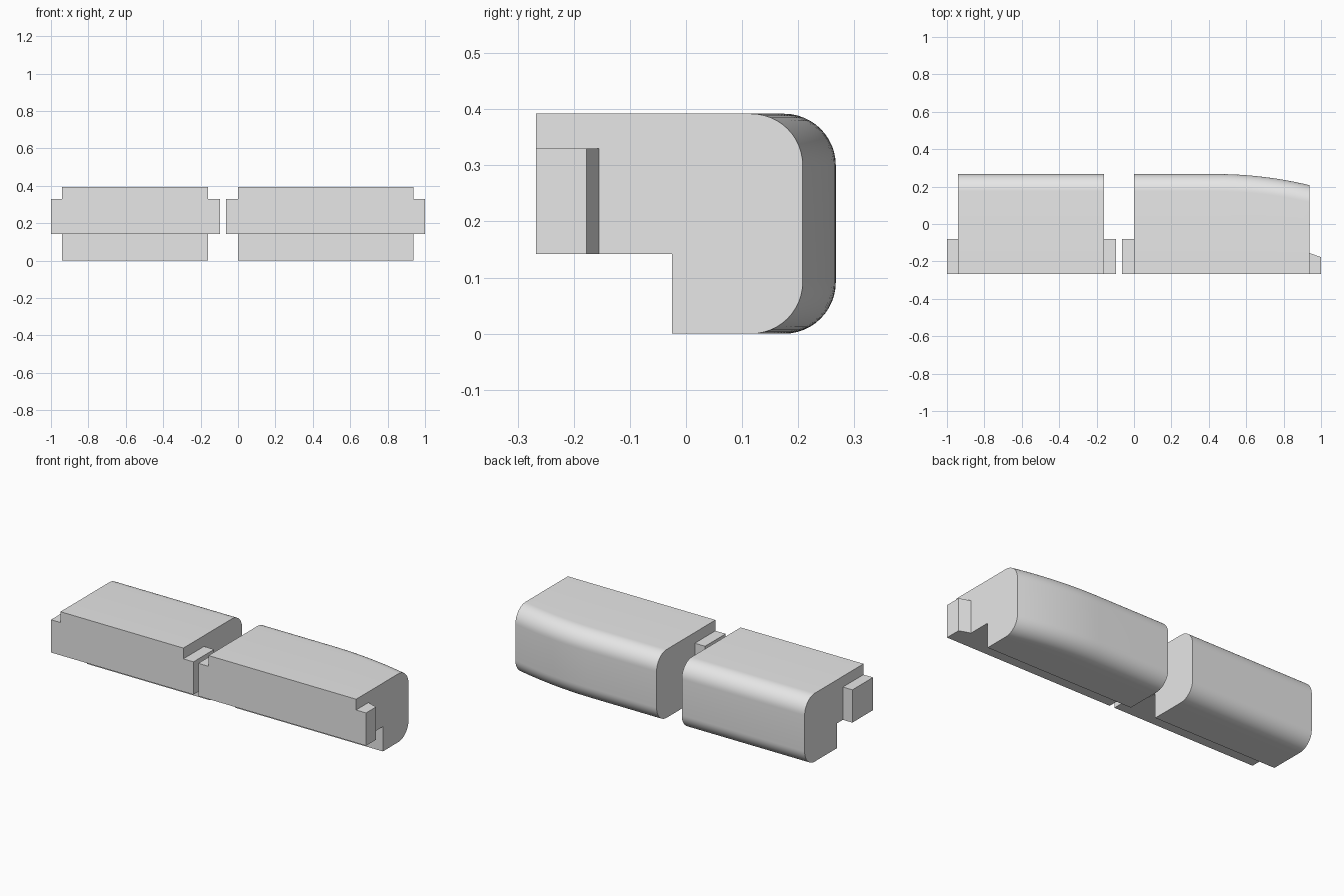
import bpy, bmesh
from math import sin, cos, pi, radians

cube = bpy.data.objects.get("Cube")
if cube:
    bpy.data.objects.remove(cube, do_unlink=True)

grey = bpy.data.materials.new("light_grey")
grey.use_nodes = True
grey.diffuse_color = (0.8, 0.8, 0.8, 1)
grey.node_tree.nodes["Principled BSDF"].inputs["Base Color"].default_value = (0.8, 0.8, 0.8, 1)

FRONT, BACK, STEP_Y = -0.267, 0.267, -0.025
HEIGHT, STEP_Z, TAB_TOP = 0.392, 0.142, 0.33
RADIUS, ARC = 0.092, 12


def section(back):
    """Stepped front, rounded back, as (y, z) points."""
    points = [(FRONT, HEIGHT), (FRONT, STEP_Z), (STEP_Y, STEP_Z), (STEP_Y, 0)]
    for centre_z, start in ((RADIUS, -pi / 2), (HEIGHT - RADIUS, 0)):
        for i in range(ARC + 1):
            a = start + i / ARC * pi / 2
            points.append((back - RADIUS + RADIUS * cos(a), centre_z + RADIUS * sin(a)))
    return points


def loft(name, stations):
    """Skin a solid through (x, section) stations."""
    bm = bmesh.new()
    rings = [[bm.verts.new((x, y, z)) for y, z in pts] for x, pts in stations]
    for a, b in zip(rings, rings[1:]):
        for i in range(len(a)):
            j = (i + 1) % len(a)
            bm.faces.new((a[i], a[j], b[j], b[i]))
    bm.faces.new(rings[0])
    bm.faces.new(rings[-1])
    bmesh.ops.recalc_face_normals(bm, faces=bm.faces)
    mesh = bpy.data.meshes.new(name)
    bm.to_mesh(mesh)
    bm.free()
    mesh.materials.append(grey)
    obj = bpy.data.objects.new(name, mesh)
    bpy.context.collection.objects.link(obj)
    bpy.ops.object.select_all(action="DESELECT")
    obj.select_set(True)
    bpy.context.view_layer.objects.active = obj
    bpy.ops.object.shade_smooth_by_angle(angle=radians(30))


def tab(name, x0, x1, back0, back1):
    """Mounting tab whose back edge runs from back0 to back1."""
    loft(name, [(x, [(FRONT, STEP_Z), (back, STEP_Z), (back, TAB_TOP), (FRONT, TAB_TOP)])
                for x, back in ((x0, back0), (x1, back1))])


# Straight block
loft("straight_block", [(-0.94, section(BACK)), (-0.16, section(BACK))])

# Block whose back curves in towards its outer end
BEND, END, STEPS = 0.44, 0.937, 12
curved = [(0, section(BACK))]
for i in range(STEPS + 1):
    t = i / STEPS
    curved.append((BEND + (END - BEND) * t, section(BACK - 0.059 * t * t)))
loft("curved_block", curved)

# End tabs
tab("outer_tab_right", -1.0, -0.94, -0.08, -0.08)
tab("inner_tab_right", -0.16, -0.096, -0.08, -0.08)
tab("inner_tab_left", -0.065, 0, -0.08, -0.08)
tab("outer_tab_left", END, 1.0, -0.155, -0.177)
